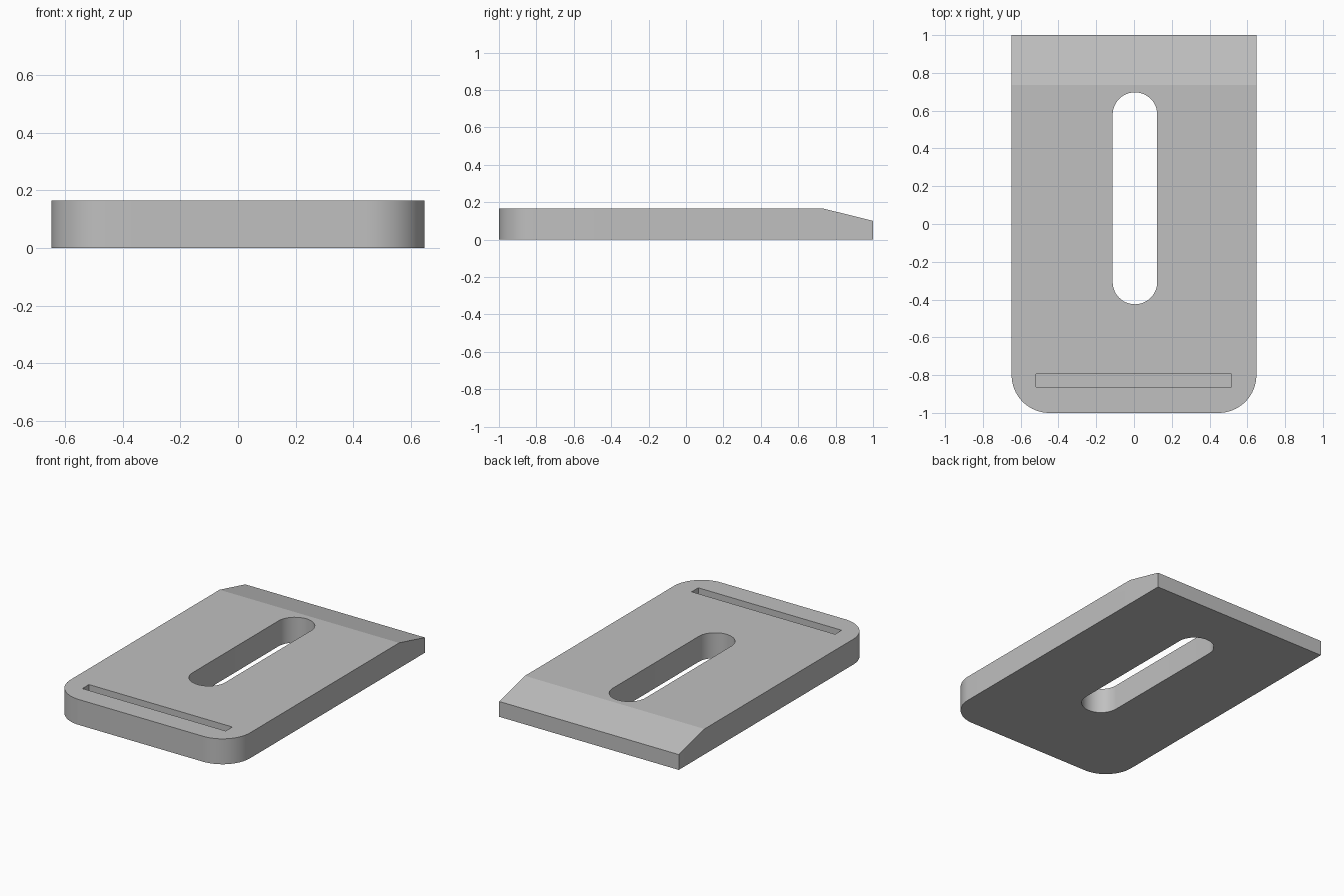
import bpy, bmesh, math
from mathutils import Vector

if "Cube" in bpy.data.objects:
    bpy.data.objects.remove(bpy.data.objects["Cube"])

W, H = 0.648, 0.166          # half width, thickness
R = 0.2                      # front corner radius
SLOT_X, SLOT_R = 0.005, 0.118
SLOT_Y0, SLOT_Y1 = -0.425, 0.697

grey = bpy.data.materials.new("light grey")
grey.diffuse_color = (0.527, 0.527, 0.527, 1)
grey.use_nodes = True
grey.node_tree.nodes["Principled BSDF"].inputs["Base Color"].default_value = grey.diffuse_color


def arc(cx, cy, r, a0, a1, n=16):
    """Points on an arc, angles in degrees."""
    angles = [math.radians(a0 + (a1 - a0) * i / n) for i in range(n + 1)]
    return [(cx + r * math.cos(a), cy + r * math.sin(a)) for a in angles]


def prism(name, outline, z0, z1):
    """Extrude a flat counter-clockwise outline from z0 to z1."""
    bm = bmesh.new()
    base = bm.faces.new([bm.verts.new((x, y, z0)) for x, y in outline])
    ext = bmesh.ops.extrude_face_region(bm, geom=[base], use_keep_orig=True)
    verts = [g for g in ext["geom"] if isinstance(g, bmesh.types.BMVert)]
    bmesh.ops.translate(bm, verts=verts, vec=(0, 0, z1 - z0))
    bmesh.ops.recalc_face_normals(bm, faces=bm.faces)
    mesh = bpy.data.meshes.new(name)
    bm.to_mesh(mesh)
    bm.free()
    mesh.materials.append(grey)
    obj = bpy.data.objects.new(name, mesh)
    bpy.context.collection.objects.link(obj)
    return obj


# plate with two rounded front corners
plate = prism("plate", arc(-W + R, -1 + R, R, 180, 270)
              + arc(W - R, -1 + R, R, 270, 360) + [(W, 1), (-W, 1)], 0, H)

# sloped back edge, sliced off the plate
bm = bmesh.new()
bm.from_mesh(plate.data)
slope = Vector((0, H - 0.1, 1 - 0.735)).normalized()
cut = bmesh.ops.bisect_plane(bm, geom=bm.verts[:] + bm.edges[:] + bm.faces[:],
                             plane_co=(0, 0.735, H), plane_no=slope, clear_outer=True)
rim = [g for g in cut["geom_cut"] if isinstance(g, bmesh.types.BMEdge)]
bmesh.ops.holes_fill(bm, edges=rim, sides=0)
bmesh.ops.recalc_face_normals(bm, faces=bm.faces)
bm.to_mesh(plate.data)
bm.free()

# through slot with round ends, and shallow groove near the front
slot = prism("slot_cutter", arc(SLOT_X, SLOT_Y1 - SLOT_R, SLOT_R, 0, 180, 24)
             + arc(SLOT_X, SLOT_Y0 + SLOT_R, SLOT_R, 180, 360, 24), -0.1, H + 0.1)
groove = prism("groove_cutter", [(-0.52, -0.862), (0.515, -0.862),
                                 (0.515, -0.794), (-0.52, -0.794)], H - 0.07, H + 0.1)

bpy.context.view_layer.objects.active = plate
plate.select_set(True)
for cutter in (slot, groove):
    mod = plate.modifiers.new(cutter.name, 'BOOLEAN')
    mod.operation = 'DIFFERENCE'
    mod.solver = 'EXACT'
    mod.object = cutter
    bpy.ops.object.modifier_apply(modifier=mod.name)
    bpy.data.objects.remove(cutter)

bpy.ops.object.shade_smooth_by_angle(angle=math.radians(12))
